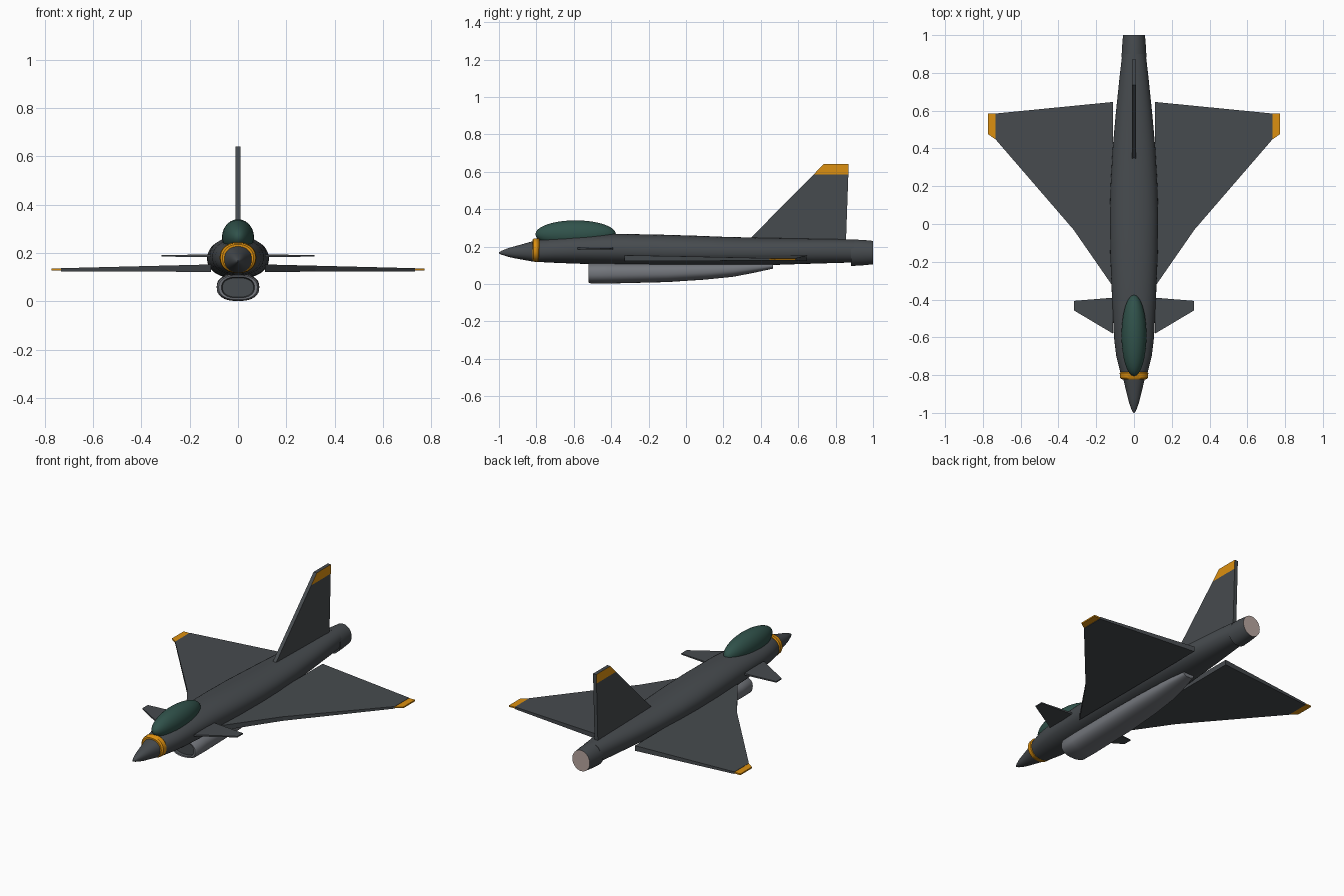
import bpy, bmesh, math
from mathutils import Vector

if "Cube" in bpy.data.objects:
    bpy.data.objects.remove(bpy.data.objects["Cube"])


def material(name, r, g, b):
    m = bpy.data.materials.new(name)
    m.use_nodes = True
    m.diffuse_color = (r, g, b, 1)
    bsdf = m.node_tree.nodes["Principled BSDF"]
    bsdf.inputs["Base Color"].default_value = (r, g, b, 1)
    bsdf.inputs["Roughness"].default_value = 0.6
    return m


GREY = material("dark grey", 0.062, 0.070, 0.077)
ORANGE = material("orange", 0.72, 0.28, 0.005)
GREEN = material("canopy green", 0.03, 0.085, 0.07)
LIGHT = material("intake grey", 0.17, 0.18, 0.20)
PALE = material("exhaust pale", 0.48, 0.38, 0.35)


def finish(name, bm, mats, smooth=True):
    bmesh.ops.recalc_face_normals(bm, faces=bm.faces)
    mesh = bpy.data.meshes.new(name)
    bm.to_mesh(mesh)
    bm.free()
    for m in mats:
        mesh.materials.append(m)
    ob = bpy.data.objects.new(name, mesh)
    bpy.context.collection.objects.link(ob)
    if smooth:
        bpy.ops.object.select_all(action="DESELECT")
        ob.select_set(True)
        bpy.context.view_layer.objects.active = ob
        bpy.ops.object.shade_smooth_by_angle(angle=math.radians(35))
    return ob


def ring_point(a, w, z0, z1, power):
    """Point on a slightly squared oval."""
    c, s = math.cos(a), math.sin(a)
    x = math.copysign(abs(c) ** (2 / power), c) * w
    z = math.copysign(abs(s) ** (2 / power), s) * (z1 - z0) / 2
    return x, (z0 + z1) / 2 + z


def loft(name, sections, mats, power=2.2, segs=40, end_slots=(0, 0), last_bands=()):
    """Skin ovals given as (y, half width, bottom, top) from front to back."""
    bm = bmesh.new()
    rings = []
    for y, w, z0, z1 in sections:
        ring = []
        for i in range(segs):
            x, z = ring_point(math.tau * i / segs, w, z0, z1, power)
            ring.append(bm.verts.new((x, y, z)))
        rings.append(ring)
    for k, (a, b) in enumerate(zip(rings, rings[1:])):
        for i in range(segs):
            j = (i + 1) % segs
            f = bm.faces.new((a[i], a[j], b[j], b[i]))
            f.material_index = 1 if k in last_bands else 0
    for ring, slot in zip((rings[0], rings[-1]), end_slots):
        bm.faces.new(ring).material_index = slot
    return finish(name, bm, mats)


def panel(name, outline, low, high, mat):
    """Flat plate over an (x, y) outline; low and high give z for each x."""
    bm = bmesh.new()
    bottom = [bm.verts.new((x, y, low(x))) for x, y in outline]
    top = [bm.verts.new((x, y, high(x))) for x, y in outline]
    bm.faces.new(bottom)
    bm.faces.new(top)
    n = len(outline)
    for i in range(n):
        j = (i + 1) % n
        bm.faces.new((bottom[i], bottom[j], top[j], top[i]))
    return finish(name, bm, [mat], smooth=False)


# Body with pointed nose
loft("fuselage", [
    (-1.0, 0.003, 0.163, 0.169), (-0.985, 0.012, 0.156, 0.178),
    (-0.95, 0.025, 0.145, 0.192), (-0.92, 0.033, 0.138, 0.200),
    (-0.82, 0.057, 0.120, 0.228), (-0.78, 0.074, 0.117, 0.236),
    (-0.70, 0.094, 0.113, 0.247), (-0.60, 0.106, 0.109, 0.257),
    (-0.38, 0.117, 0.102, 0.268), (-0.15, 0.126, 0.097, 0.264),
    (0.05, 0.128, 0.095, 0.258), (0.20, 0.124, 0.096, 0.252),
    (0.40, 0.113, 0.099, 0.247), (0.60, 0.095, 0.106, 0.243),
    (0.80, 0.074, 0.112, 0.240), (0.90, 0.062, 0.115, 0.236)],
    [GREY])

# Painted collar behind the nose
loft("nose_collar", [
    (-0.822, 0.064, 0.124, 0.236), (-0.815, 0.073, 0.119, 0.242),
    (-0.79, 0.076, 0.117, 0.245), (-0.783, 0.070, 0.122, 0.241)],
    [ORANGE])

# Exhaust nozzle with pale end
loft("exhaust_nozzle", [
    (0.882, 0.066, 0.096, 0.237), (0.94, 0.063, 0.099, 0.236),
    (1.0, 0.058, 0.105, 0.230)],
    [GREY, PALE], power=2.0, end_slots=(0, 1))

# Belly intake: dark mouth, lip, tapering duct
loft("belly_intake", [
    (-0.505, 0.064, 0.018, 0.098), (-0.52, 0.068, 0.014, 0.102),
    (-0.522, 0.080, 0.008, 0.108), (-0.51, 0.087, 0.003, 0.112),
    (-0.42, 0.088, 0.002, 0.114), (-0.10, 0.088, 0.010, 0.114),
    (0.10, 0.082, 0.023, 0.114), (0.25, 0.071, 0.038, 0.114),
    (0.36, 0.056, 0.059, 0.114), (0.465, 0.034, 0.082, 0.112)],
    [LIGHT, GREY], power=2.4, end_slots=(1, 0), last_bands=(0,))

# Canopy bubble
bm = bmesh.new()
bmesh.ops.create_uvsphere(bm, u_segments=32, v_segments=20, radius=1)
bmesh.ops.scale(bm, vec=(0.066, 0.215, 0.074), verts=bm.verts)
bmesh.ops.translate(bm, vec=(0, -0.59, 0.266), verts=bm.verts)
finish("canopy", bm, [GREEN])

# Wings, wing tips and foreplanes on both sides
WING = [(0.112, -0.33), (0.32, -0.03), (0.732, 0.447), (0.732, 0.585), (0.112, 0.646)]
TIP = [(0.732, 0.447), (0.772, 0.475), (0.772, 0.585), (0.732, 0.585)]
FORE = [(0.112, -0.58), (0.317, -0.458), (0.317, -0.407), (0.112, -0.39)]
for side, sx in (("left", 1), ("right", -1)):
    def flip(outline):
        return [(sx * x, y) for x, y in outline]
    panel(side + "_wing", flip(WING), lambda x: 0.122 + 0.004 * abs(x),
          lambda x: 0.156 - 0.025 * abs(x), GREY)
    panel(side + "_wing_tip", flip(TIP), lambda x: 0.128, lambda x: 0.136, ORANGE)
    panel(side + "_foreplane", flip(FORE), lambda x: 0.183 + 0.008 * abs(x),
          lambda x: 0.195 - 0.008 * abs(x), GREY)

# Upright fin, its sides painted near the top
FIN = [(0.33, 0.23), (0.35, 0.25), (0.682, 0.585), (0.735, 0.64),
       (0.87, 0.64), (0.868, 0.585), (0.855, 0.22)]
bm = bmesh.new()
face = bm.faces.new([bm.verts.new((-0.011, y, z)) for y, z in FIN])
grown = bmesh.ops.extrude_face_region(bm, geom=[face])["geom"]
bmesh.ops.translate(bm, vec=(0.022, 0, 0),
                    verts=[v for v in grown if isinstance(v, bmesh.types.BMVert)])
bmesh.ops.bisect_plane(bm, geom=bm.verts[:] + bm.edges[:] + bm.faces[:],
                       plane_co=(0, 0, 0.585), plane_no=(0, 0, 1))
bm.normal_update()
for f in bm.faces:
    if abs(f.normal.x) > 0.9 and f.calc_center_median().z > 0.585:
        f.material_index = 1
finish("tail_fin", bm, [GREY, ORANGE], smooth=False)
